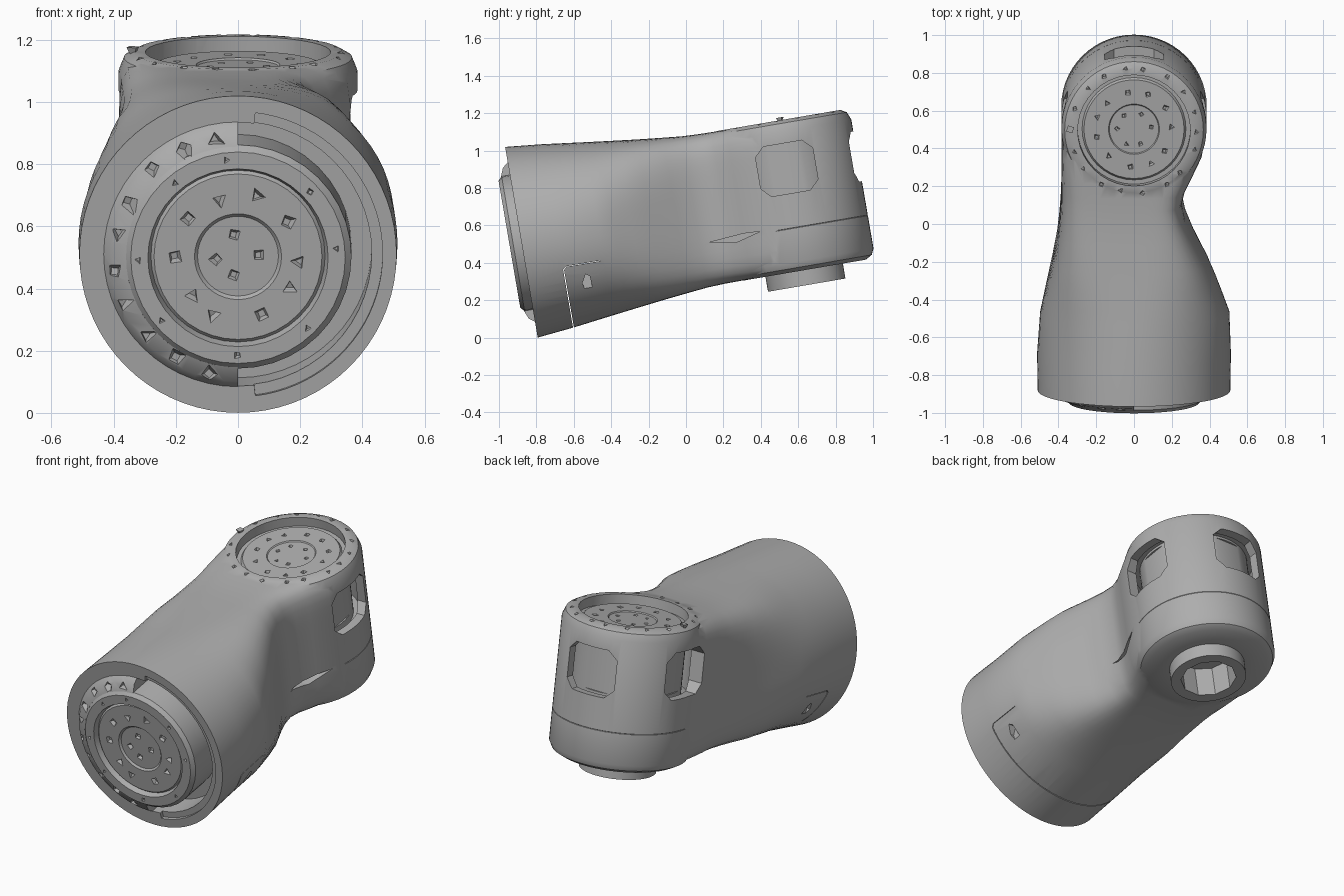
import bpy, bmesh, math, random
from mathutils import Matrix

random.seed(4)
if "Cube" in bpy.data.objects:
    bpy.data.objects.remove(bpy.data.objects["Cube"])

grey = bpy.data.materials.new("plain_grey")
grey.use_nodes = True
COLOUR = (0.42, 0.42, 0.42, 1)
grey.diffuse_color = COLOUR
grey.node_tree.nodes["Principled BSDF"].inputs["Base Color"].default_value = COLOUR

# Link frame: y runs along the arm, z along the far joint axis
LINK = Matrix.Translation((0, -0.88, 0.51)) @ Matrix.Rotation(math.radians(9.7), 4, 'X')
JOINT = Matrix.Translation((0, 1.465, 0))
FRONT = Matrix.Rotation(math.pi / 2, 4, 'X')      # local z points out of the front
FACING = Matrix(((0, 0, 1, 0), (1, 0, 0, 0), (0, 1, 0, 0), (0, 0, 0, 1)))  # local z points to +x


def finish(name, bm, matrix=Matrix()):
    bmesh.ops.remove_doubles(bm, verts=bm.verts, dist=1e-5)
    bmesh.ops.recalc_face_normals(bm, faces=bm.faces)
    mesh = bpy.data.meshes.new(name)
    bm.transform(LINK @ matrix)
    bm.to_mesh(mesh)
    bm.free()
    mesh.materials.append(grey)
    ob = bpy.data.objects.new(name, mesh)
    bpy.context.collection.objects.link(ob)
    return ob


def lathe(name, profile, matrix, steps=56, start=0, sweep=math.tau):
    """Turn a closed (radius, height) profile about z; partial sweeps get end caps."""
    bm = bmesh.new()
    full = sweep >= math.tau
    rings = []
    for i in range(steps if full else steps + 1):
        a = start + sweep * i / steps
        rings.append([bm.verts.new((r * math.cos(a), r * math.sin(a), h)) for r, h in profile])
    n = len(profile)
    for i in range(steps):
        a, b = rings[i], rings[(i + 1) % len(rings)]
        for j in range(n):
            k = (j + 1) % n
            on_axis = (profile[j][0] == 0, profile[k][0] == 0)
            if all(on_axis):
                continue
            if on_axis[0]:
                bm.faces.new((a[j], a[k], b[k]))
            elif on_axis[1]:
                bm.faces.new((a[j], a[k], b[j]))
            else:
                bm.faces.new((a[j], a[k], b[k], b[j]))
    if not full:
        bm.faces.new(rings[0])
        bm.faces.new(rings[-1])
    return finish(name, bm, matrix)


def prism(name, outline, depth, matrix):
    """Extrude a flat outline along z."""
    bm = bmesh.new()
    face = bm.faces.new([bm.verts.new((x, y, 0)) for x, y in outline])
    out = bmesh.ops.extrude_face_region(bm, geom=[face])
    bmesh.ops.translate(bm, vec=(0, 0, depth),
                        verts=[v for v in out["geom"] if isinstance(v, bmesh.types.BMVert)])
    return finish(name, bm, matrix)


def pits(matrix, rows):
    """Rings of small angular pits: (count, radius, height, size, start, sweep)."""
    bm = bmesh.new()
    for count, radius, height, size, start, sweep in rows:
        for i in range(count):
            a = start + sweep * (i + random.uniform(-.15, .15)) / count
            r = radius + random.uniform(-.3, .3) * size
            spot = (Matrix.Translation((r * math.cos(a), r * math.sin(a), height))
                    @ Matrix.Rotation(random.uniform(0, 6), 4, 'Z')
                    @ Matrix.Rotation(random.uniform(-.3, .3), 4, 'X'))
            bmesh.ops.create_cone(bm, cap_ends=True, segments=random.choice((3, 4)), radius1=size * .5,
                                  radius2=size * 1.3, depth=size * 1.4, matrix=spot)
    return finish("cut", bm, matrix)


def combine(target, tool, operation='DIFFERENCE'):
    mod = target.modifiers.new("join", 'BOOLEAN')
    mod.operation, mod.solver, mod.object = operation, 'EXACT', tool
    bpy.context.view_layer.objects.active = target
    bpy.ops.object.modifier_apply(modifier=mod.name)
    bpy.data.objects.remove(tool)


def smooth(ob, angle=32):
    bpy.ops.object.select_all(action='DESELECT')
    ob.select_set(True)
    bpy.context.view_layer.objects.active = ob
    bpy.ops.object.shade_smooth_by_angle(angle=math.radians(angle))


# Arm shell: round at the front, squarer and waisted on one side near the joint
# (along, width to -x, width to +x, height, squareness)
stations = [(0, .51, .51, .517, 2), (.2, .513, .513, .497, 2.03), (.42, .497, .505, .469, 2.25),
            (.5, .48, .475, .459, 2.5), (.6, .458, .435, .447, 2.9), (.7, .435, .39, .435, 3.5),
            (.84, .407, .315, .42, 4.3), (.94, .395, .272, .41, 5), (1.03, .388, .252, .406, 5.5),
            (1.1, .385, .268, .405, 6), (1.18, .384, .305, .405, 7), (1.3, .383, .36, .405, 8.5),
            (1.46, .382, .382, .405, 10)]
bm = bmesh.new()
rings = []
SIDES = 72
for v, left, right, tall, n in stations:
    lift = .004 * min(v, 1)       # the top sits slightly higher than the underside
    ring = []
    for i in range(SIDES):
        a = math.tau * i / SIDES
        c, s = math.cos(a), math.sin(a)
        r = (abs(c) ** n + abs(s) ** n) ** (-1 / n)
        ring.append(bm.verts.new((c * r * (right if c > 0 else left), v, s * r * tall + lift)))
    rings.append(ring)
for a, b in zip(rings, rings[1:]):
    for i in range(SIDES):
        k = (i + 1) % SIDES
        bm.faces.new((a[i], a[k], b[k], b[i]))
bm.faces.new(rings[0])
bm.faces.new(rings[-1])
shell = finish("arm_shell", bm)

# Far joint housing with seam groove and output boss
housing = lathe("housing", [(0, .41), (.335, .41), (.367, .392), (.384, .35), (.385, -.168), (.383, -.17),
                            (.385, -.172), (.385, -.35), (.37, -.382), (.335, -.402), (.21, -.402),
                            (.21, -.483), (0, -.483)], JOINT)
combine(shell, housing, 'UNION')


def disc(radius, low, high):
    return [(0, low), (radius, low), (radius, high), (0, high)]


# Hollows: front socket, rim step, top dish, boss bore and the gap behind the windows
combine(shell, lathe("cut", disc(.43, -.16, .1), FRONT))
combine(shell, lathe("cut", [(.4, -.02), (.465, -.02), (.465, .1), (.4, .1)], FRONT,
                     40, -1.45, 2.9))
combine(shell, lathe("cut", disc(.298, .32, .5), JOINT, 40))
combine(shell, lathe("cut", disc(.155, -.6, -.3), JOINT, 10))
combine(shell, lathe("cut", [(.3, -.03), (.335, -.03), (.335, .3), (.3, .3)], JOINT))

# Three chamfered windows around the housing
w, h, c = .155, .135, .05
window = [(w, h - c), (w - c, h), (c - w, h), (-w, h - c), (-w, c - h), (c - w, -h), (w - c, -h), (w, c - h)]
for turn in (0, 90, 180):
    aim = JOINT @ Matrix.Rotation(math.radians(turn), 4, 'Z') @ Matrix.Translation((.29, 0, .15))
    combine(shell, prism("cut", window, .3, aim @ FACING))

# Side slits, waist notch and cover seam
slot = [(-.025, .01), (0, .055), (.02, .04), (.025, -.045), (-.015, -.045)]
for side in (-1, 1):
    start = Matrix.Translation((.41 if side > 0 else -.71, .31, -.28))
    combine(shell, prism("cut", slot, .3, start @ FACING))
notch = [(-.14, .0), (0, -.025), (.14, .012), (.05, .016)]
combine(shell, prism("cut", notch, .3, Matrix.Translation((.225, 1.13, -.17)) @ FACING))
seam = [(.195, -.6), (.2, -.6), (.2, -.185), (.215, -.17), (.4, -.17), (.4, -.167), (.212, -.167),
        (.195, -.183)]
combine(shell, prism("cut", seam, 1.2, Matrix.Translation((-.6, 0, 0)) @ FACING))
# Fastener pits on the top rim
combine(shell, pits(JOINT, [(18, .335, .412, .018, 0, math.tau)]))
smooth(shell)

# Front joint hub
hub = lathe("front_hub", [(0, .035), (.13, .035), (.14, .045), (.27, .045), (.28, .035), (.29, .065),
                          (.345, .065), (.365, .045), (.365, -.155), (0, -.155)], FRONT, 40)
combine(hub, pits(FRONT, [(8, .32, .066, .014, 0, math.tau), (10, .2, .046, .028, 0, math.tau),
                          (4, .07, .036, .024, 0, math.tau)]))
smooth(hub)

# Flange filling one half of the front socket
flange = lathe("front_flange", [(.36, .05), (.41, .03), (.432, 0), (.432, -.1), (.36, -.1)],
               FRONT, 28, math.pi * .5, math.pi)
combine(flange, pits(FRONT, [(10, .395, .037, .03, 1.75, 3)]))
smooth(flange)

# Top cover inside the dish
cover = lathe("top_cover", [(0, .362), (.13, .362), (.135, .368), (.265, .368), (.275, .354),
                            (.3, .354), (.3, .31), (0, .31)], JOINT, 40)
combine(cover, pits(JOINT, [(11, .2, .369, .02, 0, math.tau), (6, .09, .363, .016, 0, math.tau)]))
smooth(cover)
